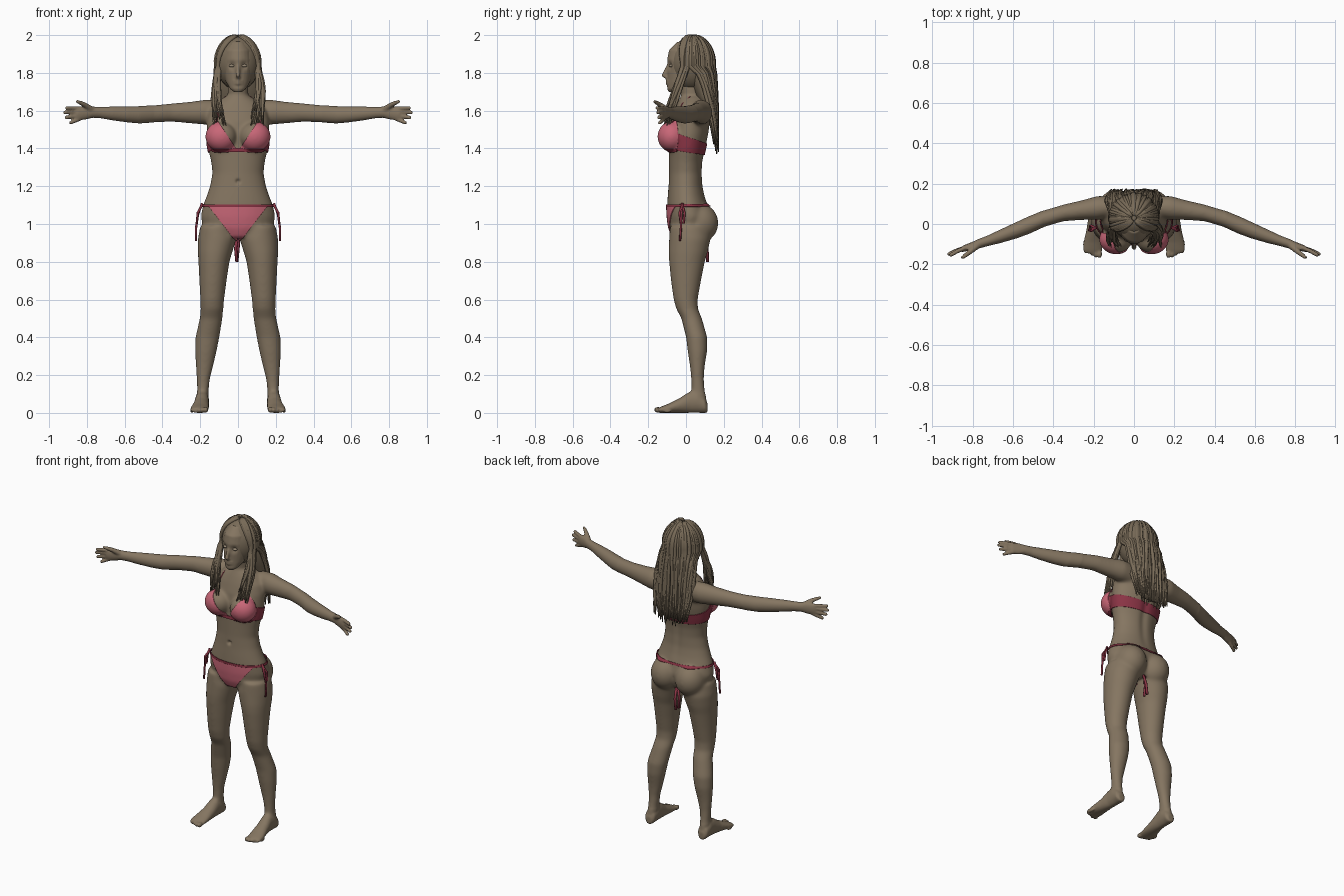
import bpy, bmesh, math, random
from mathutils import Vector as V, Matrix

random.seed(4)


def material(name, rgb):
    m = bpy.data.materials.new(name)
    m.diffuse_color = (*rgb, 1)
    return m


SKIN = material("skin brown", (0.235, 0.18, 0.12))
HAIR = material("hair brown", (0.19, 0.147, 0.097))
EYE = material("eye tan", (0.30, 0.24, 0.17))
PINK = material("pink cloth", (0.58, 0.135, 0.185))
DARK = material("dark pink cloth", (0.26, 0.035, 0.06))


def finish(bm, name, mat):
    bmesh.ops.recalc_face_normals(bm, faces=bm.faces)
    for f in bm.faces:
        f.smooth = True
    me = bpy.data.meshes.new(name)
    bm.to_mesh(me)
    bm.free()
    me.materials.append(mat)
    ob = bpy.data.objects.new(name, me)
    bpy.context.scene.collection.objects.link(ob)
    return ob


def oval(c, a, b, n=28):
    c, a, b = V(c), V(a), V(b)
    return [c + a * math.cos(math.tau * i / n) + b * math.sin(math.tau * i / n) for i in range(n)]


def loft(bm, rings):
    vs = [[bm.verts.new(p) for p in r] for r in rings]
    n = len(vs[0])
    for r, s in zip(vs, vs[1:]):
        for i in range(n):
            bm.faces.new((r[i], r[(i + 1) % n], s[(i + 1) % n], s[i]))
    bm.faces.new(vs[0][::-1])
    bm.faces.new(vs[-1])


def column(bm, rows):
    """Upright loft from rows of z, x min, x max, y front, y back."""
    loft(bm, [oval(((a + b) / 2, (f + k) / 2, z), ((b - a) / 2, 0, 0), (0, (k - f) / 2, 0))
              for z, a, b, f, k in rows])


def tube(bm, pts, radii, n=8):
    pts = [V(p) for p in pts]
    rings, side = [], None
    for i, p in enumerate(pts):
        t = (pts[min(i + 1, len(pts) - 1)] - pts[max(i - 1, 0)]).normalized()
        side = t.orthogonal() if side is None else side - t * side.dot(t)
        side.normalize()
        r = radii[min(i, len(radii) - 1)]
        rings.append(oval(p, side * r, t.cross(side) * r, n))
    loft(bm, rings)


def ball(bm, c, r):
    bmesh.ops.create_uvsphere(bm, u_segments=24, v_segments=16, radius=1,
                              matrix=Matrix.Translation(c) @ Matrix.Diagonal((*r, 1)))


# ---- body volumes: torso, neck, head, limbs
bm = bmesh.new()
torso = [(.93, .10, -.07, .10), (.98, .185, -.09, .12), (1.04, .198, -.098, .13), (1.10, .186, -.1, .115),
         (1.15, .166, -.097, .10), (1.20, .149, -.093, .09), (1.27, .136, -.09, .087), (1.33, .143, -.09, .09),
         (1.40, .160, -.09, .105), (1.47, .167, -.085, .12), (1.54, .167, -.078, .13), (1.60, .155, -.06, .13),
         (1.64, .12, -.045, .12), (1.675, .07, -.03, .10)]
column(bm, [(z, -w, w, f, b) for z, w, f, b in torso])
tube(bm, [(0, .05, 1.58), (0, .03, 1.68), (0, .015, 1.80)], [.075, .055, .053], 20)
head = [(1.698, .02, -.092, -.06), (1.715, .042, -.1, -.02), (1.75, .062, -.098, .04), (1.79, .075, -.098, .09),
        (1.83, .08, -.1, .11), (1.87, .082, -.1, .12), (1.92, .075, -.09, .12), (1.965, .045, -.045, .09)]
column(bm, [(z, -w, w, f, b) for z, w, f, b in head])
tube(bm, [(0, -.09, 1.85), (0, -.103, 1.82), (0, -.118, 1.785), (0, -.1, 1.775)], [.009, .01, .013, .012])
for z in (1.757, 1.744):                                   # lips
    tube(bm, [(-.026, -.09, z), (0, -.101, z), (.026, -.09, z)], [.004, .009, .004])

leg = [(.99, .03, .2, -.085, .115), (.92, .008, .213, -.09, .13), (.85, .03, .213, -.092, .115),
       (.80, .045, .21, -.09, .1), (.70, .06, .205, -.08, .08), (.60, .073, .2, -.066, .062),
       (.55, .077, .198, -.052, .064), (.50, .082, .203, -.025, .085), (.40, .098, .226, 0, .113),
       (.33, .112, .228, .008, .113), (.25, .13, .224, .02, .1), (.18, .148, .219, .027, .095),
       (.12, .155, .217, .028, .1), (.06, .157, .22, .02, .11)]
foot = [(.114, .19, .02, .05), (.10, .19, .034, .08), (.06, .19, .037, .12), (.02, .191, .037, .115),
        (-.03, .195, .041, .08), (-.09, .202, .048, .05), (-.13, .205, .048, .034), (-.145, .205, .04, .026)]
arm = [(.10, .085, 1.59, .05, .065), (.18, .08, 1.592, .06, .066), (.25, .07, 1.59, .05, .058),
       (.35, .055, 1.59, .042, .049), (.45, .025, 1.583, .042, .046), (.52, -.005, 1.578, .044, .046),
       (.58, -.03, 1.58, .041, .043), (.66, -.06, 1.585, .034, .037), (.73, -.085, 1.59, .026, .03),
       (.77, -.098, 1.592, .024, .03), (.80, -.108, 1.59, .02, .036), (.845, -.122, 1.585, .016, .038),
       (.86, -.127, 1.583, .011, .03)]
fingers = [(1.612, .915, -.157, 1.615), (1.596, .925, -.152, 1.59), (1.577, .917, -.147, 1.562),
           (1.56, .893, -.142, 1.533)]
for s in (1, -1):
    column(bm, [(z, s * a, s * b, f, k) for z, a, b, f, k in leg])
    loft(bm, [oval((s * x, y, h / 2), (w, 0, 0), (0, 0, h / 2)) for y, x, w, h in foot])
    for i in range(5):
        r = .016 - .0015 * i
        ball(bm, (s * (.171 + .0185 * i), -.148 + .003 * i * i, r), (r * .8, .022, r))
    ball(bm, (s * .087, .07, 1.005), (.095, .102, .105))    # buttock
    ball(bm, (s * .087, -.075, 1.463), (.08, .07, .075))    # breast
    ball(bm, (s * .085, .03, 1.81), (.012, .022, .03))      # ear
    loft(bm, [oval((s * x, y, z), (0, ry, 0), (0, 0, rz)) for x, y, z, ry, rz in arm])
    for z0, x, y, z in fingers:
        a, b = V((s * .83, -.116, z0)), V((s * x, y, z))
        tube(bm, [a, a.lerp(b, .5) + V((0, .003, 0)), b.lerp(a, .06), b], [.0115, .011, .010, .006])
    tube(bm, [(s * .775, -.105, 1.605), (s * .81, -.135, 1.63), (s * .835, -.155, 1.642), (s * .855, -.17, 1.65)],
         [.018, .014, .0115, .008])

# ---- fuse the volumes, then soften the joins
rough = finish(bm, "rough_body", SKIN)
mod = rough.modifiers.new("fuse", "REMESH")
mod.mode, mod.voxel_size = "VOXEL", 0.0055
bpy.context.view_layer.update()
fused = bpy.data.meshes.new_from_object(rough.evaluated_get(bpy.context.evaluated_depsgraph_get()))
bpy.data.objects.remove(rough)
bm = bmesh.new()
bm.from_mesh(fused)
broad = [v for v in bm.verts if abs(v.co.x) < .45 and .1 < v.co.z < 1.69]
for verts, count in ((broad, 22), (bm.verts[:], 2)):
    for _ in range(count):
        bmesh.ops.smooth_vert(bm, verts=verts, factor=.5, use_axis_x=True, use_axis_y=True, use_axis_z=True)
dents = [((.033, -.092, 1.838), .02, .013), ((-.033, -.092, 1.838), .02, .013), ((0, -.092, 1.225), .011, .014)]
for v in bm.verts:
    for c, r, depth in dents:                               # eye sockets and navel
        v.co.y += depth * math.exp(-((v.co - V(c)).length / r) ** 2)
    if v.co.y > .05 and 1.1 < v.co.z < 1.62:                # spine groove
        v.co.y -= .009 * math.exp(-(v.co.x / .025) ** 2) * math.sin((v.co.z - 1.1) / .52 * math.pi)
body = finish(bm, "body", SKIN)

bm = bmesh.new()
for s in (1, -1):
    ball(bm, (s * .033, -.078, 1.838), (.016, .012, .008))
finish(bm, "eyes", EYE)


# ---- swimwear: pieces of the body surface cut by planes and lifted off the skin
def patch(name, mat, planes, lift=.004):
    b = bmesh.new()
    b.from_mesh(body.data)
    for co, no in planes:
        bmesh.ops.bisect_plane(b, geom=b.verts[:] + b.edges[:] + b.faces[:], plane_co=co, plane_no=no,
                               clear_outer=True)
    b.normal_update()
    for v, n in [(v, v.normal.copy()) for v in b.verts]:
        v.co += n * lift
    ob = finish(b, name, mat)
    m = ob.modifiers.new("cloth", "SOLIDIFY")
    m.thickness, m.offset = .004, 0
    return ob


for s, side in ((1, "left"), (-1, "right")):
    patch(side + "_cup", PINK, [((0, -.045, 0), (0, 1, 0)), ((0, 0, 1.395), (0, 0, -1)),
                                ((s * .012, 0, 1.40), (-s * .18, 0, .12)),
                                ((s * .13, 0, 1.575), (s * .12, 0, .05))], .005)
patch("back_band", DARK, [((0, -.05, 0), (0, -1, 0)), ((0, -.05, 1.48), (0, .06, .18)),
                          ((0, -.05, 1.39), (0, -.03, -.18))])
patch("front_band", DARK, [((0, -.045, 0), (0, 1, 0)), ((0, 0, 1.402), (0, 0, 1)), ((0, 0, 1.382), (0, 0, -1))], .006)
patch("brief_front", PINK, [((0, .02, 0), (0, 1, 0)), ((0, 0, 1.092), (0, 0, 1)),
                            ((.15, 0, 1.09), (.15, 0, -.115)), ((-.15, 0, 1.09), (-.15, 0, -.115))])
patch("waist_string", DARK, [((0, 0, 1.103), (0, 0, 1)), ((0, 0, 1.09), (0, 0, -1))], .005)

bm = bmesh.new()
for s in (1, -1):
    tube(bm, [(s * .19, -.02, 1.10), (s * .213, -.035, 1.06), (s * .218, -.028, 1.005), (s * .218, -.012, 1.005),
              (s * .213, -.008, 1.06), (s * .19, -.02, 1.10)], [.006])
    tube(bm, [(s * .19, -.02, 1.11), (s * .212, -.025, 1.05), (s * .222, -.027, .98), (s * .222, -.032, .91)], [.006])
    tube(bm, [(s * .004, .09, .94), (s * .007 - .006, .10 + s * .012, .87), (-.006, .10 + s * .014, .80)], [.008])
    strap = [(s * .128, -.08, 1.56), (s * .115, -.06, 1.60), (s * .095, -.03, 1.64), (s * .07, .02, 1.68)]
    tube(bm, [body.closest_point_on_mesh(V(p))[1] for p in strap], [.004])
finish(bm, "ties", DARK)

# ---- hair: cap, core at the back, and many tapered locks
bm = bmesh.new()
ball(bm, (0, .03, 1.85), (.113, .113, .143))
column(bm, [(z, -w, w, f, b) for z, w, f, b in
            [(1.87, .10, .01, .135), (1.78, .112, .02, .145), (1.68, .112, .05, .15), (1.60, .108, .11, .16),
             (1.50, .095, .13, .165), (1.42, .07, .145, .168)]])
finish(bm, "hair_core", HAIR)


def lock(bm, az0, s):
    lift = random.uniform(-.004, .005)
    pts = []
    for i in range(9):                                      # over the head
        t = i / 8
        th = math.radians(6 + 90 * t)
        az = math.radians(az0 + (max(az0, 66) - az0) * t ** .6)
        pts.append(V((s * (.114 + lift) * math.sin(th) * math.sin(az),
                      .03 - (.114 + lift) * math.sin(th) * math.cos(az), 1.85 + (.143 + lift) * math.cos(th))))
    a = pts[-1]
    if az0 < 82:                                            # falls in front of the shoulder
        end, ease = V((s * random.uniform(.065, .135), random.uniform(-.115, -.085), random.uniform(1.50, 1.6))), 1
    else:                                                   # falls down the back
        u = (az0 - 82) / 98
        end, ease = V((s * .125 * (1 - u) ** .8, .165 + random.uniform(-.008, .008),
                       1.45 - .07 * u + random.uniform(-.03, .04))), .5
    wave = random.uniform(0, 6)
    for i in range(1, 11):                                  # hanging part
        t = i / 10
        p = a.lerp(end, t)
        p.y = a.y + (end.y - a.y) * t ** ease
        p.x += s * .012 * math.sin(math.pi * t) + .004 * math.sin(wave + 7 * t)
        pts.append(p)
    r = random.uniform(.008, .012)
    tube(bm, pts, [r * .6] + [r] * 13 + [r * .85, r * .75, r * .6, r * .45, r * .25], 6)


bm = bmesh.new()
for s in (1, -1):
    for i in range(62):
        lock(bm, 22 + 158 * (i + random.random()) / 62, s)
finish(bm, "hair_locks", HAIR)
